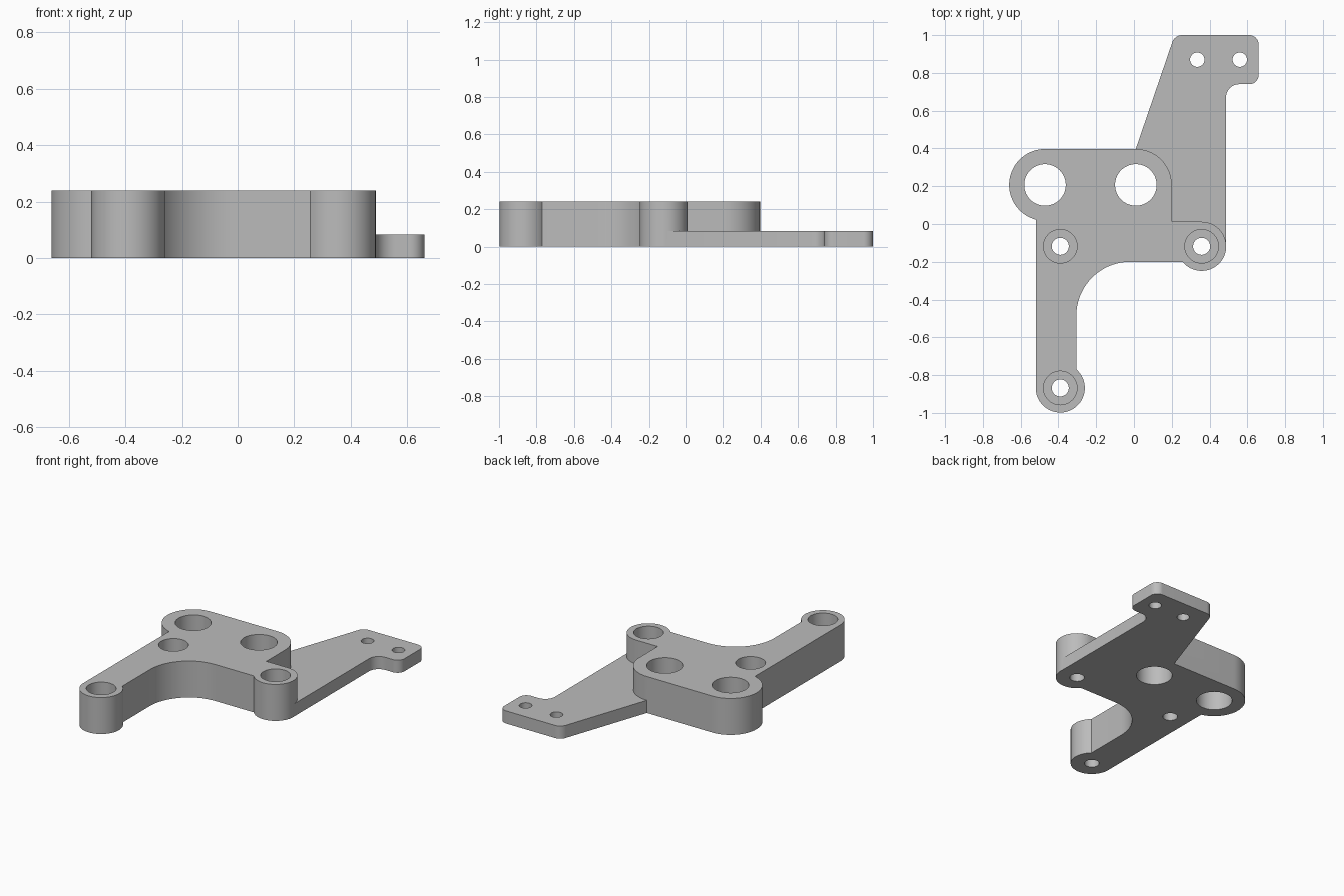
import bpy, bmesh
from math import cos, sin, radians, degrees, atan2, tau, asin, acos

cube = bpy.data.objects.get("Cube")
if cube:
    bpy.data.objects.remove(cube, do_unlink=True)

# Main dimensions
BLOCK_H, PLATE_H, BORE_FLOOR = 0.24, 0.083, 0.08
BOSS_R, LOBE_R = 0.13, 0.19
BOSSES = {"side": (0.358, -0.118), "foot": (-0.39, -0.868), "mid": (-0.39, -0.118)}
LOBES = [(-0.471, 0.207), (0.01, 0.207)]
PLATE_HOLES = [(0.335, 0.87), (0.56, 0.87)]

metal = bpy.data.materials.new("plain grey")
metal.use_nodes = True
grey = (0.5, 0.5, 0.5, 1)
metal.diffuse_color = grey
metal.node_tree.nodes["Principled BSDF"].inputs["Base Color"].default_value = grey


def arc(centre, r, start, end):
    """Points on an arc, angles in degrees."""
    n = max(3, int(abs(end - start) / 5))
    angles = [radians(start + (end - start) * i / n) for i in range(n + 1)]
    return [(centre[0] + r * cos(a), centre[1] + r * sin(a)) for a in angles]


def prism(name, outline, z0, z1):
    """Extrude a closed outline between two heights."""
    bm = bmesh.new()
    face = bm.faces.new([bm.verts.new((x, y, z0)) for x, y in outline])
    top = bmesh.ops.extrude_face_region(bm, geom=[face])["geom"]
    bmesh.ops.translate(bm, vec=(0, 0, z1 - z0),
                        verts=[v for v in top if isinstance(v, bmesh.types.BMVert)])
    bmesh.ops.recalc_face_normals(bm, faces=bm.faces)
    mesh = bpy.data.meshes.new(name)
    bm.to_mesh(mesh)
    bm.free()
    mesh.materials.append(metal)
    obj = bpy.data.objects.new(name, mesh)
    bpy.context.collection.objects.link(obj)
    return obj


def combine(target, tool, operation):
    """Apply a boolean and discard the tool object."""
    tool.hide_render = True
    mod = target.modifiers.new("boolean", "BOOLEAN")
    mod.operation, mod.solver, mod.object = operation, "EXACT", tool
    bpy.context.view_layer.objects.active = target
    bpy.ops.object.modifier_apply(modifier=mod.name)
    bpy.data.objects.remove(tool, do_unlink=True)


def drill(centre, r, z0=-0.1, z1=0.4):
    ring = arc(centre, r, 0, 360)[:-1]
    combine(bracket, prism("drill", ring, z0, z1), "DIFFERENCE")


# Thick block: two lobes, side boss, concave fillet and leg with foot boss
side, foot = BOSSES["side"], BOSSES["foot"]
web_y, leg_x, left_x, fillet = -0.2, -0.305, -0.52, 0.285
side_end = -180 - degrees(asin((web_y - side[1]) / BOSS_R))
foot_start = degrees(acos((leg_x - foot[0]) / BOSS_R))
lobe_start = 360 - degrees(acos((left_x - LOBES[0][0]) / LOBE_R))
outline = arc(LOBES[1], LOBE_R, 90, 0)
outline += [(LOBES[1][0] + LOBE_R, side[1] + BOSS_R)]
outline += arc(side, BOSS_R, 90, side_end)
outline += arc((leg_x + fillet, web_y - fillet), fillet, 90, 180)
outline += arc(foot, BOSS_R, foot_start, -180)
outline += arc(LOBES[0], LOBE_R, lobe_start, 90)
bracket = prism("bracket", outline, 0, BLOCK_H)

# Thin arm: sloping edge, rounded tab and inner fillet
arm = [(-0.01, 0.34)]
arm += arc((0.255, 0.945), 0.055, 161, 90)
arm += arc((0.61, 0.95), 0.05, 90, 0)
arm += arc((0.61, 0.79), 0.05, 0, -90)
arm += arc((0.557, 0.67), 0.07, 90, 180)
arm += [(0.487, -0.118), (0.1, -0.118)]
combine(bracket, prism("arm", arm, 0, PLATE_H), "UNION")

# Large through holes, counterbored boss holes and small tab holes
for c in LOBES:
    drill(c, 0.11)
for c in BOSSES.values():
    drill(c, 0.045)
    drill(c, 0.089, BORE_FLOOR)
for c in PLATE_HOLES:
    drill(c, 0.038)

bpy.ops.object.select_all(action="DESELECT")
bracket.select_set(True)
bpy.context.view_layer.objects.active = bracket
bpy.ops.object.shade_smooth_by_angle(angle=radians(20))
